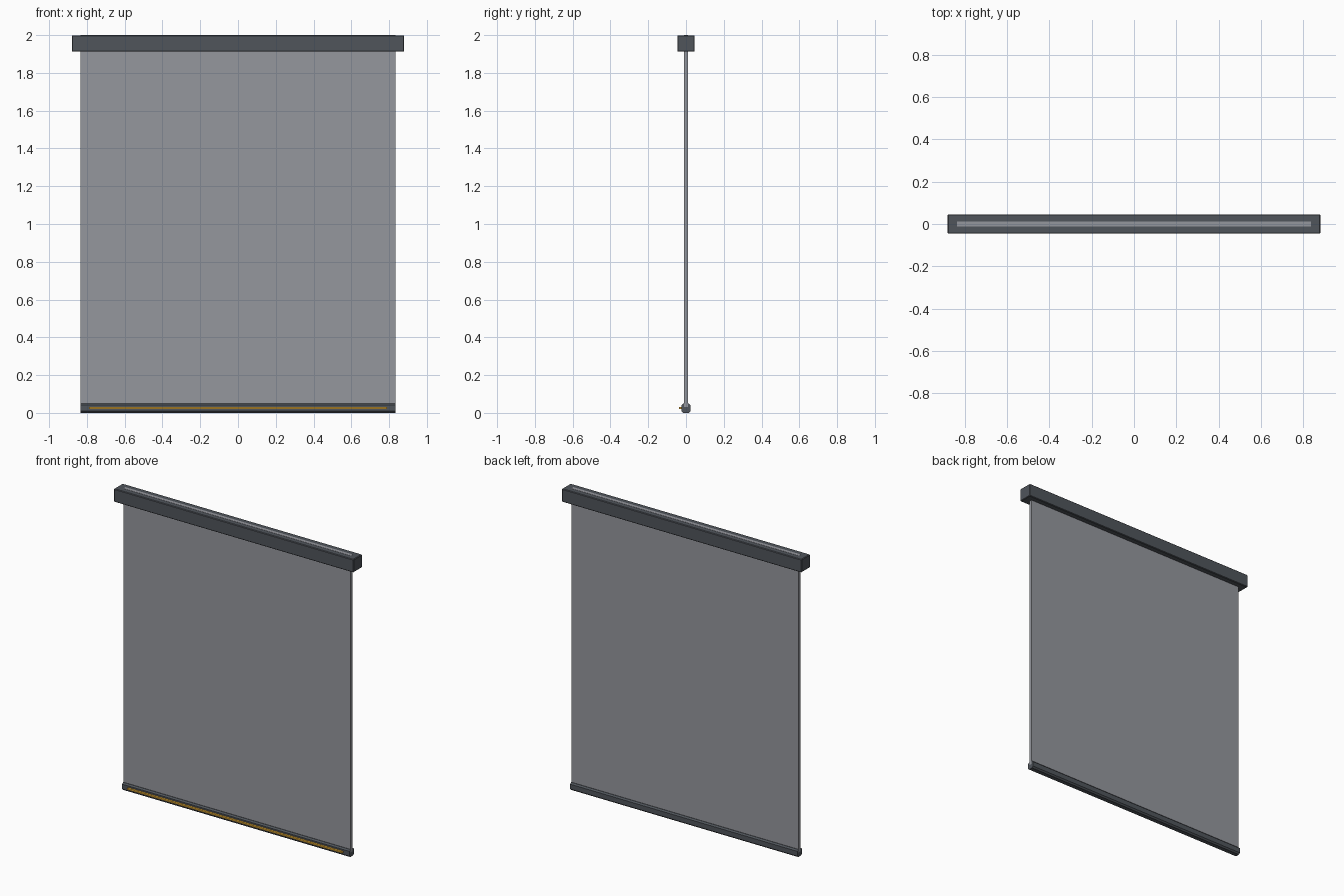
import bpy
import bmesh
from mathutils import Vector

if "Cube" in bpy.data.objects:
    bpy.data.objects.remove(bpy.data.objects["Cube"])


def material(name, color):
    mat = bpy.data.materials.new(name)
    mat.diffuse_color = color
    mat.use_nodes = True
    mat.node_tree.nodes["Principled BSDF"].inputs["Base Color"].default_value = mat.diffuse_color
    return mat


def box(name, lo, hi, mat, bevel=0.0, segments=1, long_edges_only=False):
    """Box between two corners, optionally with bevelled edges."""
    lo, hi = Vector(lo), Vector(hi)
    bm = bmesh.new()
    bmesh.ops.create_cube(bm, size=1.0)
    bmesh.ops.scale(bm, vec=hi - lo, verts=bm.verts)
    bmesh.ops.translate(bm, vec=(lo + hi) / 2, verts=bm.verts)
    if bevel:
        edges = [e for e in bm.edges if not long_edges_only
                 or abs(e.verts[0].co.x - e.verts[1].co.x) > 0.1]
        bmesh.ops.bevel(bm, geom=edges, offset=bevel, segments=segments,
                        profile=0.5, affect='EDGES')
    mesh = bpy.data.meshes.new(name)
    bm.to_mesh(mesh)
    bm.free()
    mesh.materials.append(mat)
    obj = bpy.data.objects.new(name, mesh)
    bpy.context.collection.objects.link(obj)
    return obj


metal = material("dark_metal", (0.08, 0.09, 0.105, 1))
cloth = material("grey_fabric", (0.30, 0.31, 0.34, 1))
amber = material("amber_trim", (0.85, 0.45, 0.04, 1))

# Head casing, with the fabric reaching through to its top face
box("head_casing", (-0.88, -0.046, 1.912), (0.88, 0.046, 1.999), metal, 0.004)

# Hanging fabric panel
box("fabric_panel", (-0.835, -0.011, 0.03), (0.835, 0.011, 2.0), cloth)

# Weighted bottom bar with chamfered long edges
box("bottom_bar", (-0.835, -0.023, 0.0), (0.835, 0.023, 0.05), metal,
    0.009, long_edges_only=True)

# Coloured trim strip on the front of the bar
box("trim_strip", (-0.79, -0.036, 0.021), (0.79, -0.02, 0.031), amber)
